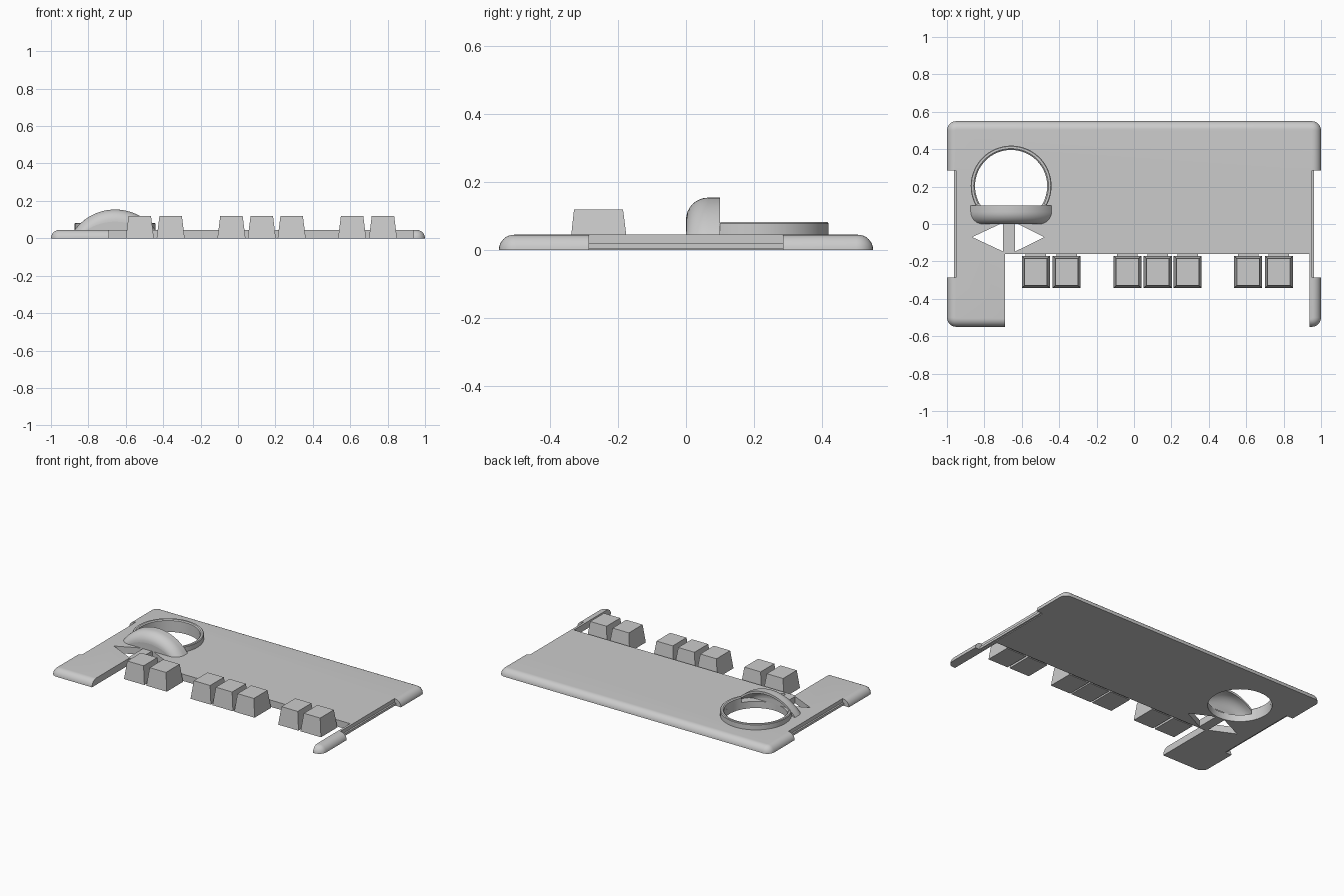
import bpy, bmesh
from math import sin, cos, pi, radians, asin, atan2, hypot

if "Cube" in bpy.data.objects:
    bpy.data.objects.remove(bpy.data.objects["Cube"])

grey = bpy.data.materials.new("plain_grey")
grey.use_nodes = True
colour = (0.6, 0.6, 0.6, 1)
grey.diffuse_color = colour
grey.node_tree.nodes["Principled BSDF"].inputs["Base Color"].default_value = colour

TOP = 0.045           # plate thickness
HX, HY = -0.657, 0.203  # centre of the round hole


def loft(name, rings, closed=True, wrap=False):
    """Skin a list of point rings; cap the ends unless they wrap round."""
    bm = bmesh.new()
    rows = [[bm.verts.new(p) for p in r] for r in rings]
    n = len(rows[0])
    pairs = list(zip(rows, rows[1:])) + ([(rows[-1], rows[0])] if wrap else [])
    for a, b in pairs:
        for i in range(n if closed else n - 1):
            j = (i + 1) % n
            bm.faces.new((a[i], a[j], b[j], b[i]))
    if closed and not wrap:
        bm.faces.new(rows[0])
        bm.faces.new(rows[-1])
    bmesh.ops.recalc_face_normals(bm, faces=bm.faces)
    me = bpy.data.meshes.new(name)
    bm.to_mesh(me)
    bm.free()
    ob = bpy.data.objects.new(name, me)
    bpy.context.collection.objects.link(ob)
    me.materials.append(grey)
    return ob


def prism(name, pts, z0, z1):
    return loft(name, [[(x, y, z) for x, y in pts] for z in (z0, z1)])


def rect(x0, x1, y0, y1):
    return [(x0, y0), (x1, y0), (x1, y1), (x0, y1)]


def activate(ob):
    bpy.ops.object.select_all(action='DESELECT')
    ob.select_set(True)
    bpy.context.view_layer.objects.active = ob


def smooth(ob):
    activate(ob)
    bpy.ops.object.shade_smooth_by_angle(angle=radians(35))


def cut(ob, cutter):
    cutter.hide_render = True
    mod = ob.modifiers.new("cut", 'BOOLEAN')
    mod.operation, mod.solver, mod.object = 'DIFFERENCE', 'EXACT', cutter
    activate(ob)
    bpy.ops.object.modifier_apply(modifier=mod.name)
    bpy.data.objects.remove(cutter)


# Base plate with rounded corners and a quarter-round upper rim
def rounded_rect(inset, z, r=0.05, seg=6):
    pts = []
    for k, (sx, sy) in enumerate([(1, 1), (-1, 1), (-1, -1), (1, -1)]):
        for i in range(seg + 1):
            a = (k + i / seg) * pi / 2
            pts.append((sx * (1 - r) + (r - inset) * cos(a),
                        sy * (0.55 - r) + (r - inset) * sin(a), z))
    return pts


steps = [i / 8 * pi / 2 for i in range(9)]
plate = loft("base_plate", [rounded_rect(TOP * (1 - cos(a)), TOP * sin(a)) for a in steps])

# Front opening, side notches, round hole and the two arrow holes
cut(plate, prism("opening_cutter", rect(-0.69, 0.937, -0.7, -0.16), -0.1, 0.1))
for s in (-1, 1):
    cut(plate, prism("notch_cutter", rect(*sorted((s * 0.952, s * 1.1)), -0.285, 0.285), -0.1, 0.1))
circle = [(HX + 0.193 * cos(i * pi / 32), HY + 0.193 * sin(i * pi / 32)) for i in range(64)]
cut(plate, prism("hole_cutter", circle, -0.1, 0.1))
for base, tip in ((-0.70, -0.865), (-0.635, -0.48)):
    cut(plate, prism("arrow_cutter", [(base, 0.007), (tip, -0.07), (base, -0.147)], -0.1, 0.1))
smooth(plate)

# Low ledges along the side notches
for side, s in (("left", 1), ("right", -1)):
    prism(side + "_ledge", rect(*sorted((s * 0.945, s * 0.963)), -0.287, 0.287), 0.005, 0.02)

# Raised rim behind the hood
end = asin((HY - 0.1) / 0.216)
rim_profile = [(0.193, 0.04), (0.216, 0.04), (0.216, 0.078), (0.212, 0.082), (0.2, 0.082), (0.193, 0.076)]
rim = []
for i in range(49):
    a = -end + (pi + 2 * end) * i / 48
    rim.append([(HX + r * cos(a), HY + r * sin(a), z) for r, z in rim_profile])
smooth(loft("hole_rim", rim))


# Hood: hollow arch with a rounded front, open to the back
def arch(half, height, y, seg=32):
    rise = height - TOP
    rad = (half * half + rise * rise) / (2 * rise)
    cz = height - rad
    span = atan2(half, TOP - cz)
    return [(HX + rad * sin(span * (2 * i / seg - 1)), y,
             cz + rad * cos(span * (2 * i / seg - 1))) for i in range(seg + 1)]


def hood_sections(wall, fillet=0.065):
    rows = [arch(0.216 - wall, 0.154 - wall, 0.1)]
    for a in steps:
        inset = fillet * (1 - cos(a)) + wall
        rows.append(arch(0.216 - inset, 0.154 - inset, fillet * (1 - sin(a)) + wall))
    return rows


outer, inner = hood_sections(0), hood_sections(0.015)
smooth(loft("hood", outer + inner[::-1], closed=False, wrap=True))
# Front faces closing the hood, inside and outside
for name, row in (("hood_front", outer[-1]), ("hood_front_inside", inner[-1])):
    foot = [(x, y, TOP) for x, y, z in row]
    loft(name, [row, foot], closed=False)

# Tapered keys, each joined to the plate by a short tab
for i, x in enumerate((-0.525, -0.36, -0.035, 0.127, 0.287, 0.61, 0.775), 1):
    loft("key_%d" % i, [
        [(px, py, z) for px, py in rect(x - w, x + w, y0, y1)]
        for w, y0, y1, z in ((0.075, -0.342, -0.17, 0), (0.06, -0.329, -0.185, 0.119))])
    prism("key_tab_%d" % i, rect(x - 0.055, x + 0.055, -0.19, -0.155), 0.005, 0.03)
